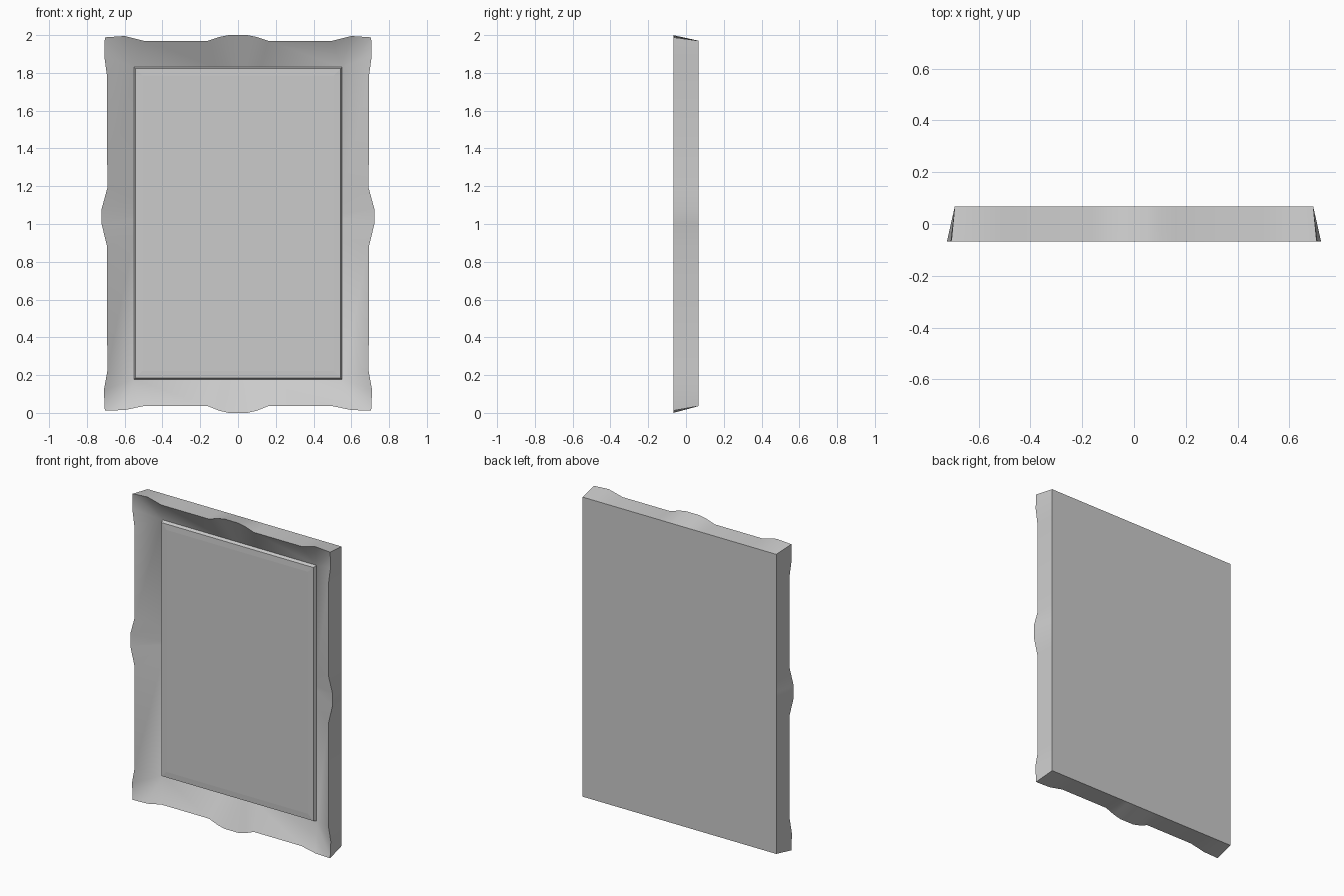
import bpy, math

if "Cube" in bpy.data.objects:
    bpy.data.objects.remove(bpy.data.objects["Cube"])

FRONT, BACK, LIP, GLASS = -0.067, 0.067, 0.015, -0.008
HX, ZB, ZT = 0.692, 0.036, 1.97        # back rectangle
IX, IB, IT = 0.55, 0.178, 1.83         # opening


def loft(name, rings, cap_start, cap_end, angle):
    """Join closed rings of equal length into one mesh."""
    n = len(rings[0])
    verts = [v for r in rings for v in r]
    faces = []
    for k in range(len(rings) - 1):
        for i in range(n):
            j = (i + 1) % n
            idx = [k * n + i, k * n + j, (k + 1) * n + j, (k + 1) * n + i]
            # drop coincident corners so corner fans become triangles
            clean = []
            for a in idx:
                if all((abs(verts[a][0] - verts[b][0]) + abs(verts[a][1] - verts[b][1])
                        + abs(verts[a][2] - verts[b][2])) > 1e-6 for b in clean):
                    clean.append(a)
            if len(clean) > 2:
                faces.append(clean)
    if cap_start:
        faces.append(list(range(n))[::-1])
    if cap_end:
        faces.append([(len(rings) - 1) * n + i for i in range(n)])
    mesh = bpy.data.meshes.new(name)
    mesh.from_pydata(verts, [], faces)
    obj = bpy.data.objects.new(name, mesh)
    bpy.context.collection.objects.link(obj)
    # weld and make normals consistent
    import bmesh
    bm = bmesh.new()
    bm.from_mesh(mesh)
    bmesh.ops.remove_doubles(bm, verts=bm.verts, dist=1e-6)
    bmesh.ops.recalc_face_normals(bm, faces=bm.faces)
    bm.to_mesh(mesh)
    bm.free()
    if not cap_start and sum(p.normal.y * p.area for p in mesh.polygons) > 0:
        mesh.flip_normals()
    for p in mesh.polygons:
        p.use_smooth = True
    mesh.set_sharp_from_angle(angle=math.radians(angle))
    return obj


# Right half of the wavy front outline: x, z, then matching point on opening
half = [
    (0.05, 2.0, 0.02, IT), (0.10, 1.99, 0.05, IT), (0.16, 1.97, 0.12, IT),
    (0.50, 1.97, IX, IT), (0.60, 1.995, IX, IT), (0.705, 1.988, IX, IT),
    (0.708, 1.89, IX, IT), (0.693, 1.78, IX, IT),
    (0.692, 1.19, IX, 1.13), (0.722, 1.08, IX, 1.05), (0.722, 1.00, IX, 1.02),
    (0.693, 0.88, IX, 0.93),
    (0.692, 0.22, IX, IB), (0.71, 0.12, IX, IB), (0.705, 0.012, IX, IB),
    (0.60, 0.015, IX, IB), (0.50, 0.036, IX, IB),
    (0.16, 0.036, 0.12, IB), (0.10, 0.012, 0.05, IB), (0.05, 0.0, 0.02, IB),
]
outline = half + [(-x, z, -ix, iz) for x, z, ix, iz in reversed(half)]


def back_point(x, z):
    corner = abs(x) > 0.70 and (z > 1.95 or z < 0.05)
    if corner:
        return (math.copysign(HX, x), BACK, ZT if z > 1 else ZB)
    if abs(x) > 0.65:
        return (math.copysign(HX, x), BACK, z)
    return (x, BACK, ZT if z > 1 else ZB)


# Carved frame: flat back, flared sides, face sloping in to the opening
loft("frame", [
    [back_point(x, z) for x, z, _, _ in outline],
    [(x, FRONT, z) for x, z, _, _ in outline],
    [(ix, LIP, iz) for _, _, ix, iz in outline],
], True, False, 40)


# Raised panel with a shallow bevelled border
def rect(inset, y):
    a, b, t = IX - inset, IB + inset, IT - inset
    return [(-a, y, b), (a, y, b), (a, y, t), (-a, y, t)]


loft("panel", [rect(0.0, LIP), rect(0.008, GLASS + 0.002), rect(0.045, GLASS)],
     False, True, 1)
